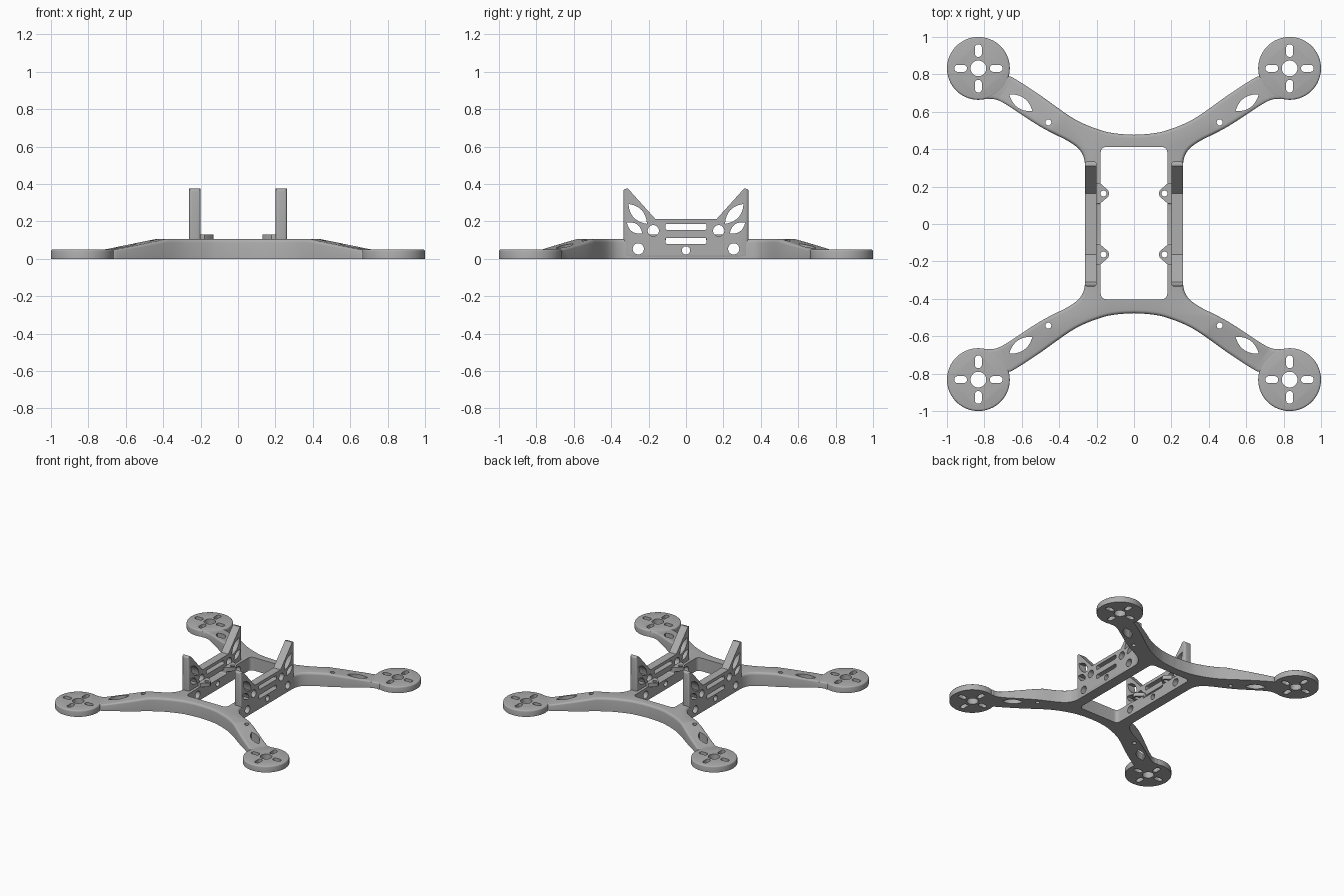
import bpy, bmesh
from math import cos, sin, pi, radians
from mathutils import Vector

cube = bpy.data.objects.get("Cube")
if cube:
    bpy.data.objects.remove(cube, do_unlink=True)

grey = bpy.data.materials.new("matte_grey")
grey.use_nodes = True
GREY = (0.42, 0.42, 0.42, 1)
grey.diffuse_color = GREY
grey.node_tree.nodes["Principled BSDF"].inputs["Base Color"].default_value = GREY

QUADS = [(1, 1), (-1, 1), (-1, -1), (1, -1)]
HEIGHT, DISC_H, HUB = 0.105, 0.05, 0.832


# ---- 2D outlines ----
def circle(cx, cy, r, n=32):
    return [(cx + r * cos(2 * pi * i / n), cy + r * sin(2 * pi * i / n)) for i in range(n)]


def rounded_rect(cx, cy, w, h, r, n=8):
    pts = []
    for k, (sx, sy) in enumerate(QUADS):
        for i in range(n + 1):
            a = pi / 2 * (k + i / n)
            pts.append((cx + sx * (w / 2 - r) + r * cos(a), cy + sy * (h / 2 - r) + r * sin(a)))
    return pts


def leaf(cx, cy, length, width, angle, n=12):
    pts = []
    for side in (1, -1):
        for i in range(n):
            u = side * (1 - 2 * i / n)
            x, y = u * length / 2, side * (1 - u * u) * width / 2
            pts.append((cx + x * cos(angle) - y * sin(angle), cy + x * sin(angle) + y * cos(angle)))
    return pts


def flip(pts, sx, sy):
    return [(x * sx, y * sy) for x, y in pts]


def spline(pts, n=6):
    p = [Vector(q) for q in pts]
    p = [2 * p[0] - p[1]] + p + [2 * p[-1] - p[-2]]
    out = []
    for a, b, c, d in zip(p, p[1:], p[2:], p[3:]):
        for i in range(n):
            t = i / n
            out.append((2 * b + (c - a) * t + (2 * a - 5 * b + 4 * c - d) * t * t
                        + (3 * b - a - 3 * c + d) * t ** 3) / 2)
    return [tuple(v) for v in out + [p[-2]]]


# ---- solids ----
def prisms(outlines, lo, hi, axis="Z"):
    bm = bmesh.new()
    for pts in outlines:
        rings = [[bm.verts.new((x, y, h) if axis == "Z" else (h, x, y)) for x, y in pts]
                 for h in (lo, hi)]
        bm.faces.new(rings[0])
        bm.faces.new(rings[1])
        for i in range(len(pts)):
            j = i - 1
            bm.faces.new((rings[0][j], rings[0][i], rings[1][i], rings[1][j]))
    bmesh.ops.recalc_face_normals(bm, faces=bm.faces)
    return bm


def bevel_where(bm, rule, width, segments=4):
    edges = [e for e in bm.edges if all(rule(v.co) for v in e.verts)]
    bmesh.ops.bevel(bm, geom=edges, offset=width, segments=segments, profile=0.5, affect="EDGES")


def make(name, bm):
    mesh = bpy.data.meshes.new(name)
    bm.to_mesh(mesh)
    bm.free()
    mesh.materials.append(grey)
    obj = bpy.data.objects.new(name, mesh)
    bpy.context.collection.objects.link(obj)
    return obj


def select(obj):
    bpy.ops.object.select_all(action="DESELECT")
    obj.select_set(True)
    bpy.context.view_layer.objects.active = obj


def cut(obj, outlines, lo, hi, axis="Z"):
    cutter = make("cutter", prisms(outlines, lo, hi, axis))
    cutter.hide_render = True
    mod = obj.modifiers.new("holes", "BOOLEAN")
    mod.operation, mod.solver, mod.object = "DIFFERENCE", "EXACT", cutter
    select(obj)
    bpy.ops.object.modifier_apply(modifier=mod.name)
    bpy.data.objects.remove(cutter, do_unlink=True)


def smooth(obj):
    select(obj)
    bpy.ops.object.shade_smooth_by_angle(angle=radians(32))


# ---- holes through the side walls, shared with the frame rails ----
wall_holes = [rounded_rect(0, z, 0.22, 0.032, 0.008) for z in (0.171, 0.096)]
wall_holes.append(circle(0, 0.045, 0.022))
for s in (1, -1):
    wall_holes += [circle(s * 0.175, 0.15, 0.03), circle(s * 0.255, 0.053, 0.03),
                   leaf(s * 0.258, 0.24, 0.145, 0.058, s * radians(47)),
                   leaf(s * 0.275, 0.165, 0.1, 0.046, s * radians(-145))]

# ---- frame: four curved arms and two rails ----
outer = spline([(0, 0.477), (0.09, 0.483), (0.18, 0.502), (0.32, 0.562), (0.5, 0.687),
                (0.63, 0.772), (0.67, 0.79), (0.71, 0.79)])
inner = spline([(0.79, 0.71), (0.785, 0.67), (0.75, 0.668), (0.69, 0.643), (0.5, 0.52),
                (0.35, 0.442), (0.29, 0.395), (0.266, 0.345), (0.262, 0.29)])
quarter = outer + inner
half = quarter + flip(quarter, 1, -1)[::-1]
bm = prisms([half + flip(half, -1, 1)[::-1][1:-1]], 0, HEIGHT)
bevel_where(bm, lambda c: c.z > HEIGHT - 0.001, 0.018)
# arm tops slope down to the motor mounts
ARM = Vector((0.82, 0.57, 0))
START, END = 0.65, 0.975
for sx, sy in QUADS:
    direction = Vector((ARM.x * sx, ARM.y * sy, 0))
    for s in (START, END):
        bmesh.ops.bisect_plane(bm, geom=bm.verts[:] + bm.edges[:] + bm.faces[:], dist=1e-5,
                               plane_co=direction * s / direction.length_squared,
                               plane_no=direction)
for v in bm.verts:
    s = ARM.x * abs(v.co.x) + ARM.y * abs(v.co.y)
    k = min(max((s - START) / (END - START), 0), 1)
    v.co.z *= 1 - k * (1 - (DISC_H - 0.001) / HEIGHT)
frame = make("frame", bm)
cut(frame, [rounded_rect(0, 0.005, 0.356, 0.815, 0.03)], -0.1, 0.3)
arm_holes = []
for sx, sy in QUADS:
    arm_holes += [flip(leaf(0.605, 0.648, 0.153, 0.06, radians(36)), sx, sy),
                  flip(circle(0.458, 0.543, 0.016), sx, sy)]
cut(frame, arm_holes, -0.1, 0.3)
cut(frame, wall_holes, -0.4, 0.4, "X")
smooth(frame)

# ---- motor mounts ----
for sx, sy in QUADS:
    cx, cy = sx * HUB, sy * HUB
    bm = prisms([circle(cx, cy, 0.168, 64)], 0, DISC_H)
    bevel_where(bm, lambda c: c.z > DISC_H - 0.001, 0.01, 3)
    mount = make(("back" if sy > 0 else "front") + ("_left" if sx > 0 else "_right")
                 + "_motor_mount", bm)
    holes = [circle(cx, cy, 0.042)]
    for s in (1, -1):
        holes += [rounded_rect(cx + s * 0.095, cy, 0.068, 0.037, 0.018),
                  rounded_rect(cx, cy + s * 0.095, 0.037, 0.068, 0.018)]
    cut(mount, holes, -0.1, 0.2)
    smooth(mount)

# ---- side walls with raised ends, and mounting tabs ----
edge = [(0.335, 0.002), (0.335, 0.375), (0.31, 0.375), (0.163, 0.212)]
profile = edge + flip(edge, -1, 1)[::-1]
for sx, side in ((1, "left"), (-1, "right")):
    bm = prisms([profile], *sorted((sx * 0.2, sx * 0.263)), "X")
    bevel_where(bm, lambda c: abs(c.y) > 0.33, 0.016)
    wall = make(side + "_wall", bm)
    cut(wall, wall_holes, -0.4, 0.4, "X")
    smooth(wall)
    for sy, end in ((1, "back"), (-1, "front")):
        shape = [(0.205, 0.22), (0.18, 0.217), (0.138, 0.18), (0.132, 0.163),
                 (0.138, 0.146), (0.18, 0.11), (0.205, 0.107)]
        tab = make(end + "_" + side + "_tab", prisms([flip(shape, sx, sy)], 0.1, 0.13))
        cut(tab, [circle(sx * 0.163, sy * 0.163, 0.016)], 0, 0.3)
        smooth(tab)
